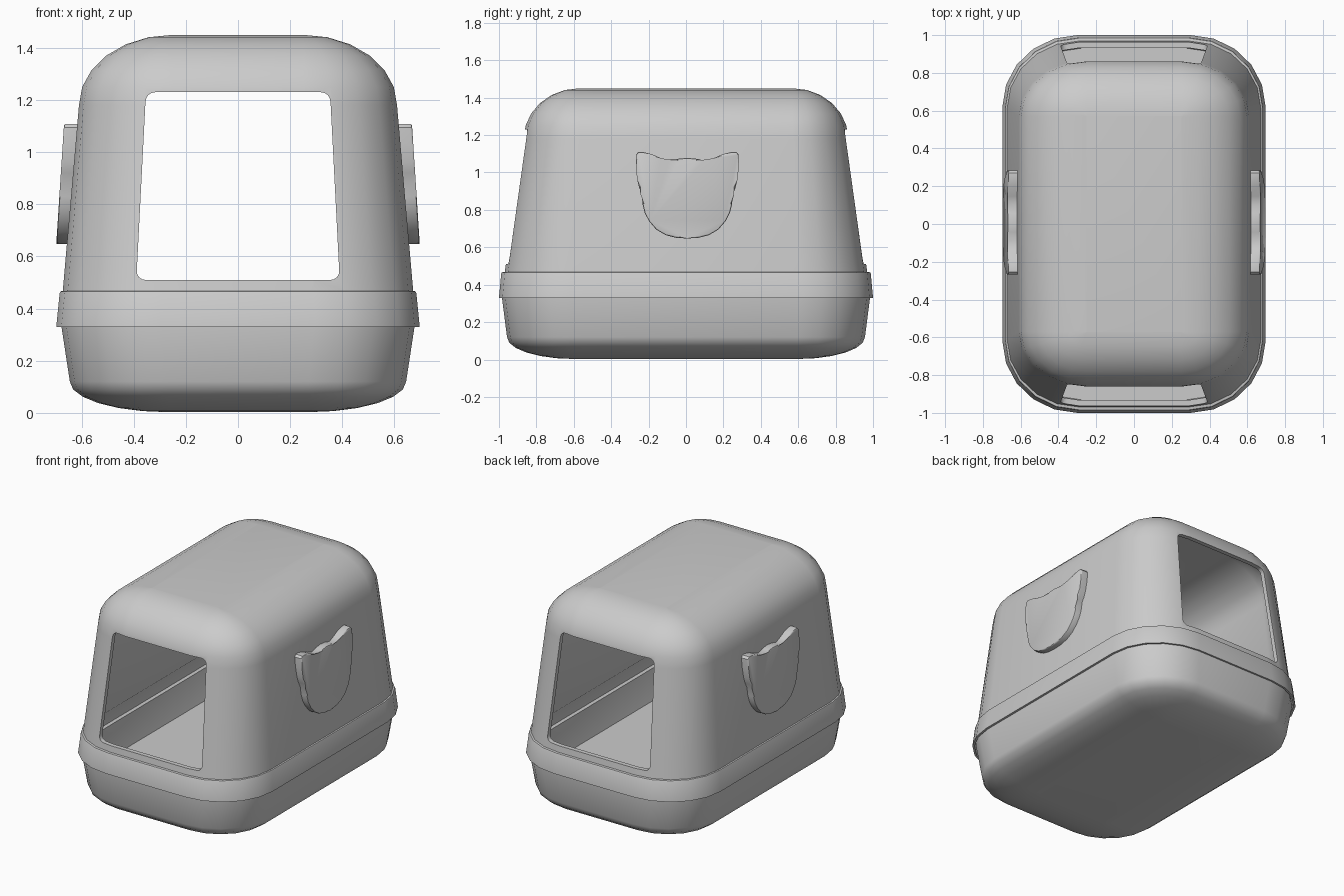
import bpy, bmesh, math

if "Cube" in bpy.data.objects:
    bpy.data.objects.remove(bpy.data.objects["Cube"])

SEG = 5  # segments per rounded corner


def finish(bm, name):
    bmesh.ops.remove_doubles(bm, verts=bm.verts, dist=1e-4)
    bmesh.ops.recalc_face_normals(bm, faces=bm.faces)
    me = bpy.data.meshes.new(name)
    bm.to_mesh(me)
    bm.free()
    ob = bpy.data.objects.new(name, me)
    bpy.context.collection.objects.link(ob)
    return ob


def activate(ob):
    bpy.ops.object.select_all(action='DESELECT')
    ob.select_set(True)
    bpy.context.view_layer.objects.active = ob


def smooth(ob):
    activate(ob)
    bpy.ops.object.shade_smooth_by_angle(angle=math.radians(38))


def ring(hx, hy, z, sx, sy):
    """Rounded rectangle: half sizes hx, hy with straight halves sx, sy."""
    pts = []
    for q, (ux, uy) in enumerate([(1, 1), (-1, 1), (-1, -1), (1, -1)]):
        for i in range(SEG + 1):
            a = math.pi / 2 * (q + i / SEG)
            pts.append((ux * sx + (hx - sx) * math.cos(a),
                        uy * sy + (hy - sy) * math.sin(a), z))
    return pts


def loft(name, rings):
    bm = bmesh.new()
    loops = [[bm.verts.new(p) for p in ring(*r)] for r in rings]
    n = len(loops[0])
    for a, b in zip(loops, loops[1:]):
        for i in range(n):
            j = (i + 1) % n
            bm.faces.new((a[i], a[j], b[j], b[i]))
    bm.faces.new(loops[0])
    bm.faces.new(loops[-1])
    return finish(bm, name)


def dome(hx, hy, z0, z1, sx, sy, n=6):
    """Rings curving from a wall at z0 to a flat cap at z1."""
    out = []
    for i in range(n + 1):
        a = math.pi / 2 * i / n
        c = max(math.cos(a), 0.004)
        out.append((sx + (hx - sx) * c, sy + (hy - sy) * c,
                    z0 + (z1 - z0) * math.sin(a), sx, sy))
    return out


def prism(name, pts_a, pts_b):
    bm = bmesh.new()
    a = [bm.verts.new(p) for p in pts_a]
    b = [bm.verts.new(p) for p in pts_b]
    bm.faces.new(a)
    front = bm.faces.new(b)
    sides = []
    for i in range(len(a)):
        j = (i + 1) % len(a)
        bm.faces.new((a[i], a[j], b[j], b[i]))
        sides.append(bm.edges.get((a[i], b[i])))
    return bm, front, sides


# Hood: closed shell from inner ceiling, down, around the rim and up outside
SX, SY = 0.25, 0.57
inner = dome(0.578, 0.838, 1.18, 1.42, SX, SY)[::-1]
inner += [(0.642, 0.938, 0.47, 0.29, 0.61), (0.668, 0.972, 0.44, 0.29, 0.61),
          (0.682, 0.988, 0.33, 0.30, 0.62)]
outer = [(0.697, 1.0, 0.33, 0.30, 0.62), (0.684, 0.988, 0.46, 0.29, 0.61),
         (0.681, 0.984, 0.466, 0.29, 0.61), (0.672, 0.969, 0.468, 0.29, 0.61)]
outer += dome(0.610, 0.868, 1.18, 1.45, SX, SY)
hood = loft("hood", inner + outer)

# Tapered doorway cut through both ends
door = [(-0.39, 0.51), (0.39, 0.51), (0.353, 1.23), (-0.353, 1.23)]
bm, _, sides = prism("door", [(x, -1.2, z) for x, z in door],
                     [(x, 1.2, z) for x, z in door])
bmesh.ops.bevel(bm, geom=sides, offset=0.035, segments=4, profile=0.5,
                affect='EDGES')
cutter = finish(bm, "door_cutter")
cutter.hide_render = True
mod = hood.modifiers.new("doorway", 'BOOLEAN')
mod.object = cutter
mod.operation = 'DIFFERENCE'
mod.solver = 'EXACT'
activate(hood)
bpy.ops.object.modifier_apply(modifier=mod.name)
bpy.data.objects.remove(cutter)
smooth(hood)

# Tray: hollow pan with rounded underside
t_out = dome(0.645, 0.957, 0.12, 0.003, 0.27, 0.60)[::-1]
t_out += [(0.677, 0.984, 0.33, 0.29, 0.61), (0.677, 0.982, 0.36, 0.29, 0.61)]
t_in = [(0.65, 0.955, 0.36, 0.29, 0.61)]
t_in += dome(0.618, 0.93, 0.14, 0.033, 0.27, 0.60)
smooth(loft("tray", t_out + t_in))

# Flat filling on the tray floor
smooth(loft("tray_filling", [(0.615, 0.925, 0.13, 0.27, 0.60),
                             (0.622, 0.932, 0.16, 0.27, 0.60)]))

# Cat-head badge, half outline mirrored about its own middle
half = [(0.0, 1.078), (0.05, 1.073), (0.095, 1.06), (0.14, 1.076), (0.19, 1.098),
        (0.235, 1.109), (0.262, 1.109), (0.275, 1.095), (0.275, 1.03),
        (0.268, 0.96), (0.258, 0.92), (0.242, 0.885), (0.239, 0.83),
        (0.228, 0.785), (0.205, 0.74), (0.165, 0.694), (0.115, 0.665),
        (0.06, 0.651), (0.0, 0.647)]
outline = half + [(-y, z) for y, z in half[-2:0:-1]]


def on_wall(depth):
    return [(0.697 - 0.065 * (z - 0.65) - depth, y + 0.007, z) for y, z in outline]


bm, front, _ = prism("badge", on_wall(0.06), on_wall(0))
bmesh.ops.bevel(bm, geom=list(front.edges), offset=0.008, segments=2,
                profile=0.5, affect='EDGES')
badge = finish(bm, "cat_head_badges")
smooth(badge)
mir = badge.modifiers.new("both_sides", 'MIRROR')
mir.use_axis = (True, False, False)
mir.use_mirror_merge = False
